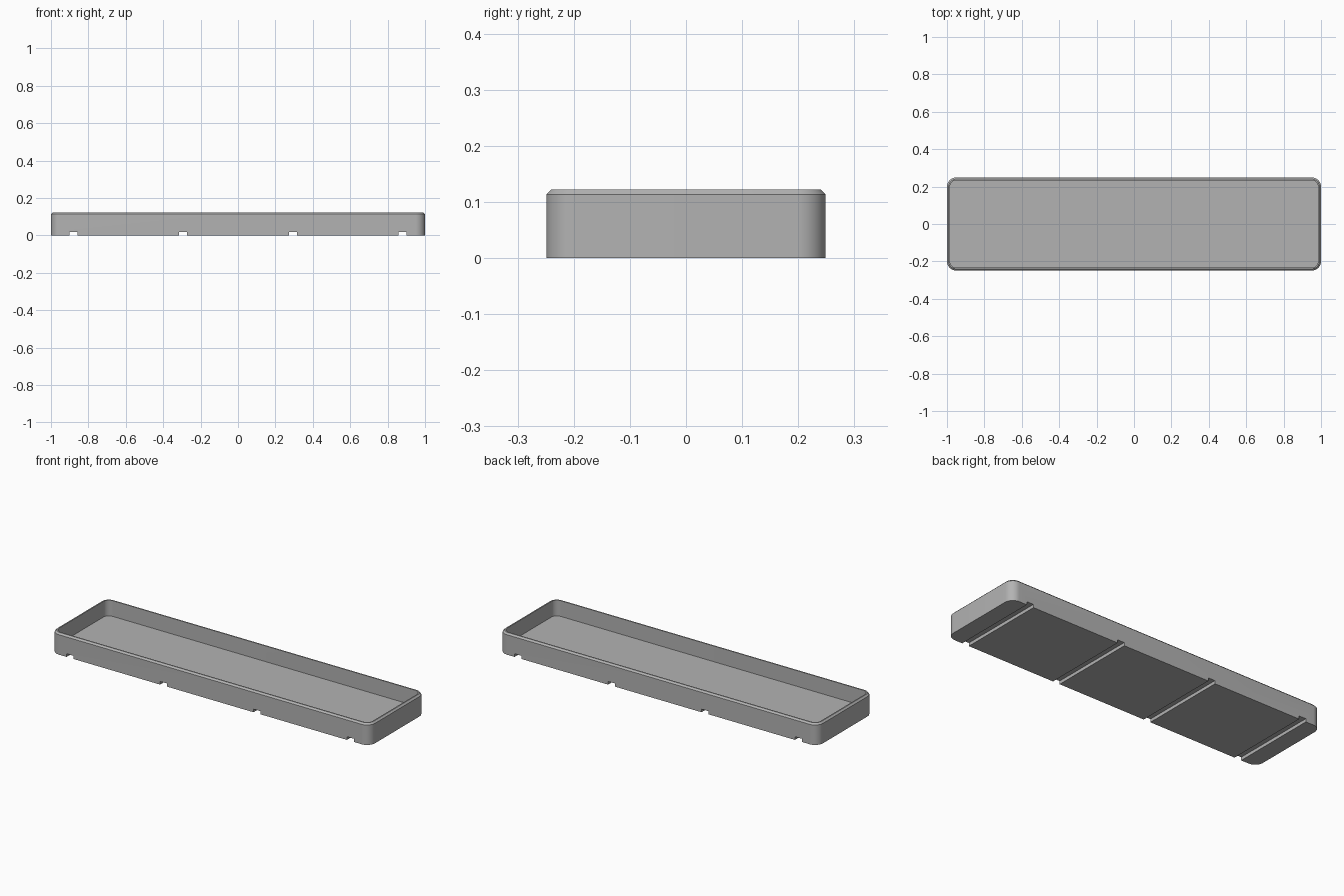
import bpy, bmesh, math

if "Cube" in bpy.data.objects:
    bpy.data.objects.remove(bpy.data.objects["Cube"], do_unlink=True)

HALF_X, HALF_Y, HEIGHT = 1.0, 0.249, 0.122
CORNER, CHAMFER, WALL, FLOOR = 0.05, 0.009, 0.016, 0.033

grey = bpy.data.materials.new("plain grey")
grey.use_nodes = True
colour = (0.45, 0.45, 0.45, 1)
grey.diffuse_color = colour
grey.node_tree.nodes["Principled BSDF"].inputs["Base Color"].default_value = colour


def make_object(name, bm):
    bmesh.ops.recalc_face_normals(bm, faces=bm.faces)
    mesh = bpy.data.meshes.new(name)
    bm.to_mesh(mesh)
    bm.free()
    mesh.materials.append(grey)
    obj = bpy.data.objects.new(name, mesh)
    bpy.context.collection.objects.link(obj)
    return obj


def rounded_ring(bm, inset, z, steps=12):
    """Rounded rectangle, shrunk by inset, at height z."""
    r = CORNER - inset
    ring = []
    for quarter, (sx, sy) in enumerate([(1, 1), (-1, 1), (-1, -1), (1, -1)]):
        for i in range(steps + 1):
            a = (quarter + i / steps) * math.pi / 2
            ring.append(bm.verts.new((sx * (HALF_X - CORNER) + r * math.cos(a),
                                      sy * (HALF_Y - CORNER) + r * math.sin(a), z)))
    return ring


def cut(target, cutter):
    """Subtract the cutter, then drop it."""
    mod = target.modifiers.new("cut", "BOOLEAN")
    mod.operation, mod.solver, mod.object = "DIFFERENCE", "EXACT", cutter
    bpy.context.view_layer.objects.active = target
    bpy.ops.object.modifier_apply(modifier=mod.name)
    bpy.data.objects.remove(cutter, do_unlink=True)


# Tray shell: outer wall, chamfered rim, inner wall and floor
bm = bmesh.new()
levels = [(0, 0), (0, HEIGHT - CHAMFER), (CHAMFER, HEIGHT), (WALL, HEIGHT), (WALL, FLOOR)]
rings = [rounded_ring(bm, inset, z) for inset, z in levels]
for low, high in zip(rings, rings[1:]):
    for i in range(len(low)):
        j = (i + 1) % len(low)
        bm.faces.new((low[i], low[j], high[j], high[i]))
bm.faces.new(rings[0])
bm.faces.new(rings[-1])
tray = make_object("tray", bm)

# Four grooves across the underside
for x in (-0.88, -0.293, 0.293, 0.88):
    bm = bmesh.new()
    bmesh.ops.create_cube(bm, size=1)
    bmesh.ops.scale(bm, vec=(0.043, 1, 0.036), verts=bm.verts)
    bmesh.ops.translate(bm, vec=(x, 0, 0), verts=bm.verts)
    cut(tray, make_object("groove_cutter", bm))

# Shallow round finger notch in the back wall
notch_half, notch_depth = 0.097, 0.032
radius = (notch_half ** 2 + notch_depth ** 2) / (2 * notch_depth)
bm = bmesh.new()
bmesh.ops.create_cone(bm, cap_ends=True, segments=128, radius1=radius, radius2=radius, depth=0.1)
for v in bm.verts:
    x, y, z = v.co
    v.co = (x, HALF_Y + z, HEIGHT - notch_depth + radius + y)
cut(tray, make_object("notch_cutter", bm))

# Smooth corners, crisp edges
bpy.ops.object.select_all(action="DESELECT")
tray.select_set(True)
bpy.context.view_layer.objects.active = tray
bpy.ops.object.shade_smooth_by_angle(angle=math.radians(25))
